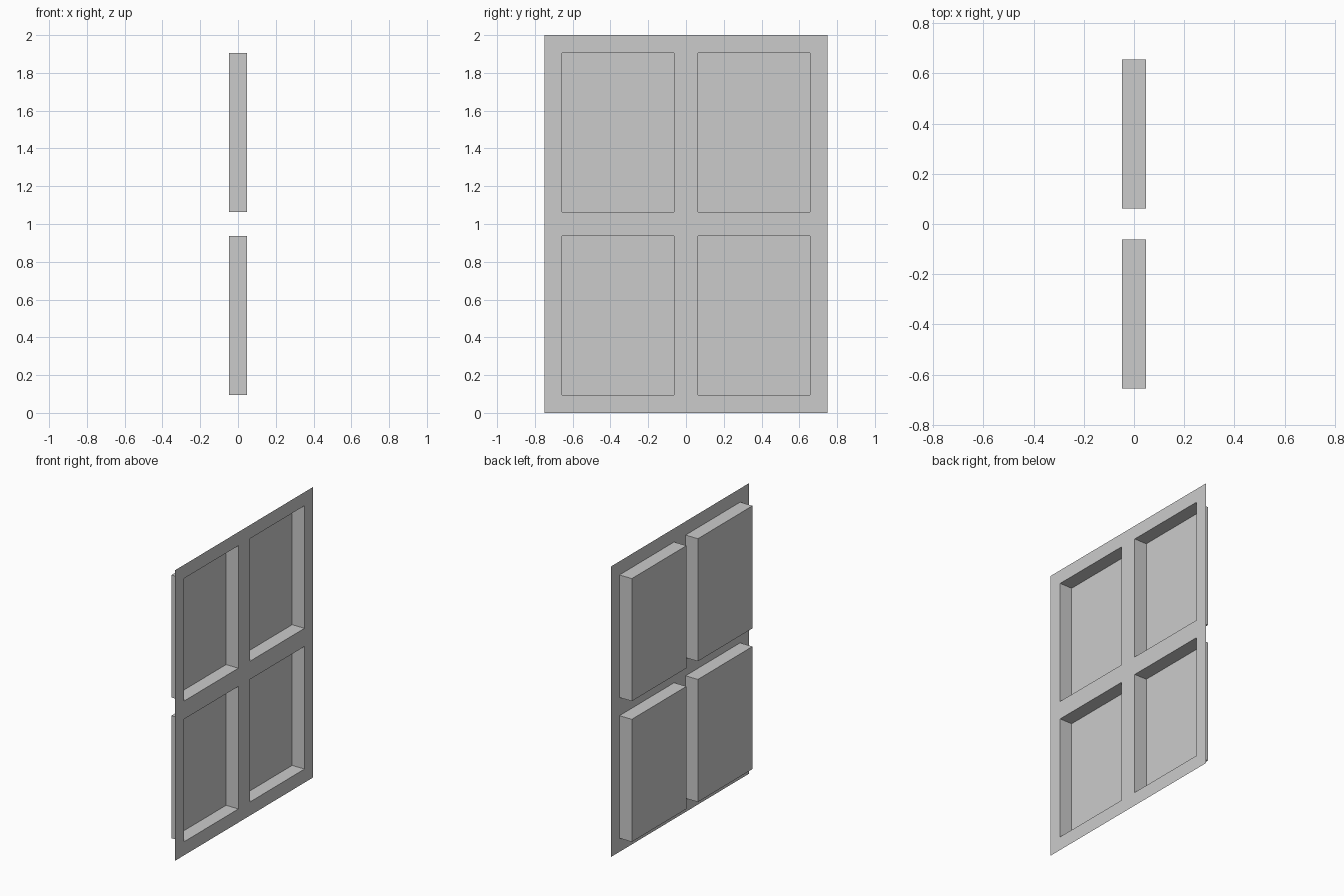
import bpy, bmesh

if "Cube" in bpy.data.objects:
    bpy.data.objects.remove(bpy.data.objects["Cube"])

# The design sits on a 1/32-unit grid: thin sheet with four pressed-in panes
U = 1 / 32
FRONT_X, DEPTH = 1.5 * U, 3 * U
ys = [v * U for v in (-24, -21, -2, 2, 21, 24)]
zs = [v * U for v in (0, 3, 30, 34, 61, 64)]

bm = bmesh.new()

# Flat frame sheet, facing +x
grid = [[bm.verts.new((FRONT_X, y, z)) for z in zs] for y in ys]
panes = []
for i in range(5):
    for j in range(5):
        face = bm.faces.new((grid[i][j], grid[i + 1][j],
                             grid[i + 1][j + 1], grid[i][j + 1]))
        if i in (1, 3) and j in (1, 3):
            panes.append(face)

# Push the panes back into open pockets
pushed = bmesh.ops.extrude_discrete_faces(bm, faces=panes)["faces"]
for face in pushed:
    bmesh.ops.translate(bm, verts=face.verts, vec=(-DEPTH, 0, 0))

mesh = bpy.data.meshes.new("window_panel")
bm.to_mesh(mesh)
bm.free()
bpy.context.collection.objects.link(bpy.data.objects.new("window_panel", mesh))
